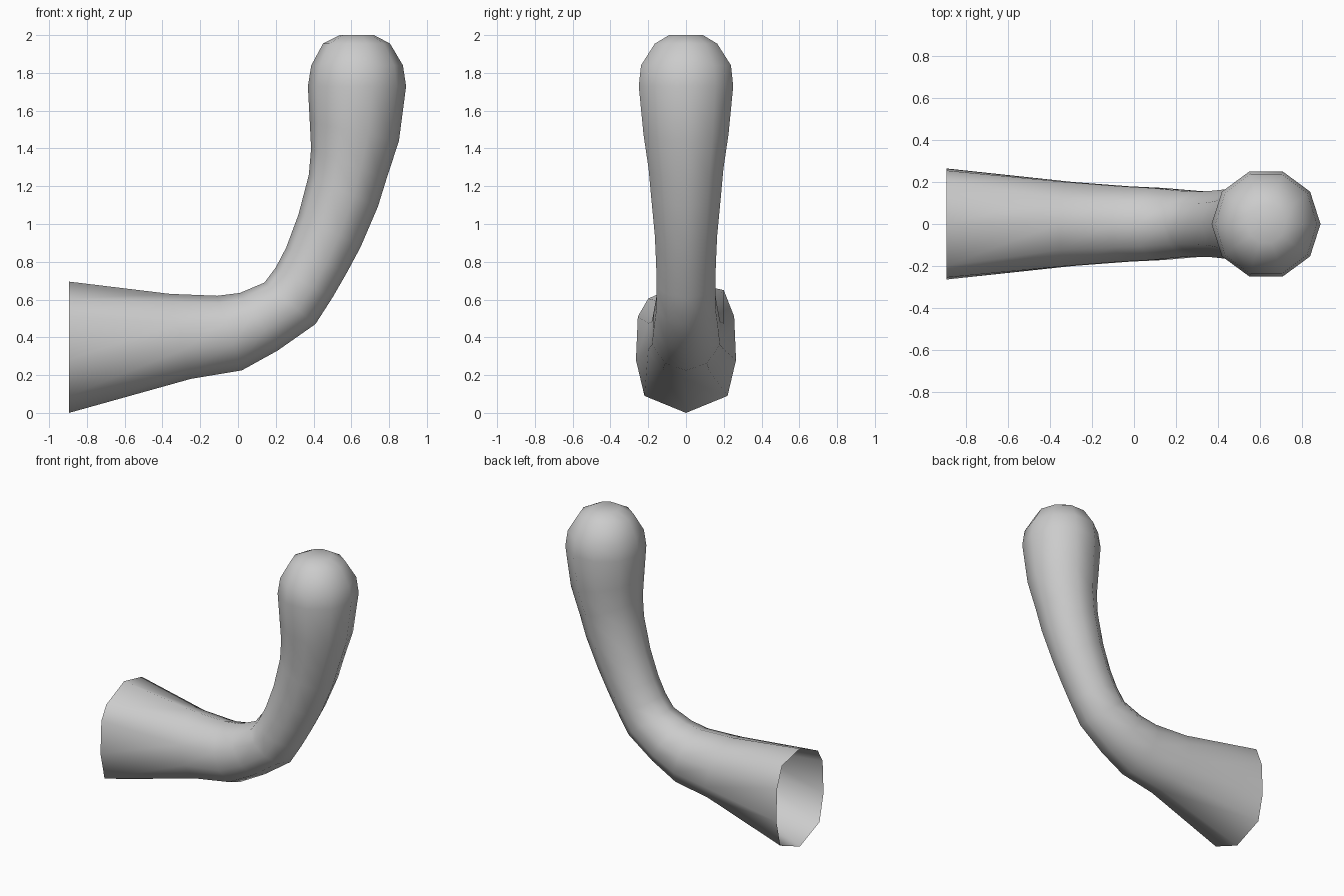
import bpy, bmesh, math
from mathutils import Vector

if "Cube" in bpy.data.objects:
    bpy.data.objects.remove(bpy.data.objects["Cube"])

# Ring stations: inner x, inner z, outer x, outer z, half width in y
STATIONS = [
    (-0.36, 0.63, -0.25, 0.18, 0.20),
    (-0.11, 0.62, 0.02, 0.225, 0.18),
    (0.01, 0.635, 0.21, 0.33, 0.172),
    (0.14, 0.69, 0.41, 0.47, 0.157),
    (0.20, 0.77, 0.50, 0.61, 0.155),
    (0.255, 0.875, 0.575, 0.74, 0.158),
    (0.32, 1.05, 0.65, 0.88, 0.165),
    (0.375, 1.26, 0.74, 1.09, 0.185),
    (0.387, 1.40, 0.785, 1.235, 0.198),
    (0.38, 1.54, 0.852, 1.44, 0.225),
    (0.37, 1.73, 0.89, 1.73, 0.25),
    (0.388, 1.84, 0.873, 1.84, 0.238),
    (0.45, 1.955, 0.805, 1.955, 0.165),
    (0.54, 2.0, 0.72, 2.0, 0.09),
]
# Boxier open end in the plane x = -0.895: (y, z) from the top round to the top
END_RING = [(0, 0.695), (0.2, 0.65), (0.255, 0.51), (0.265, 0.28), (0.22, 0.09),
            (0, 0.0), (-0.22, 0.09), (-0.265, 0.28), (-0.255, 0.51), (-0.2, 0.605)]
SIDES = 10


def ring_points(ix, iz, ox, oz, half):
    a, b = Vector((ix, 0, iz)), Vector((ox, 0, oz))
    mid, axis = (a + b) / 2, (a - b) / 2
    wide = half / math.sin(math.radians(72))
    for k in range(SIDES):
        t = 2 * math.pi * k / SIDES
        yield mid + axis * math.cos(t) + Vector((0, wide * math.sin(t), 0))


# Bent tube: skin consecutive rings, open at the flared end, closed at the tip
bm = bmesh.new()
rings = [[bm.verts.new((-0.895, y, z)) for y, z in END_RING]]
rings += [[bm.verts.new(p) for p in ring_points(*s)] for s in STATIONS]
for lower, upper in zip(rings, rings[1:]):
    for k in range(SIDES):
        n = (k + 1) % SIDES
        bm.faces.new((lower[k], lower[n], upper[n], upper[k]))
bm.faces.new(rings[-1])
bmesh.ops.recalc_face_normals(bm, faces=bm.faces)
tip = max(bm.faces, key=lambda f: f.calc_center_median().z)
if tip.normal.z < 0:
    bmesh.ops.reverse_faces(bm, faces=bm.faces)
for f in bm.faces:
    f.smooth = True

mesh = bpy.data.meshes.new("bent_tube")
bm.to_mesh(mesh)
bm.free()
bpy.context.collection.objects.link(bpy.data.objects.new("bent_tube", mesh))
